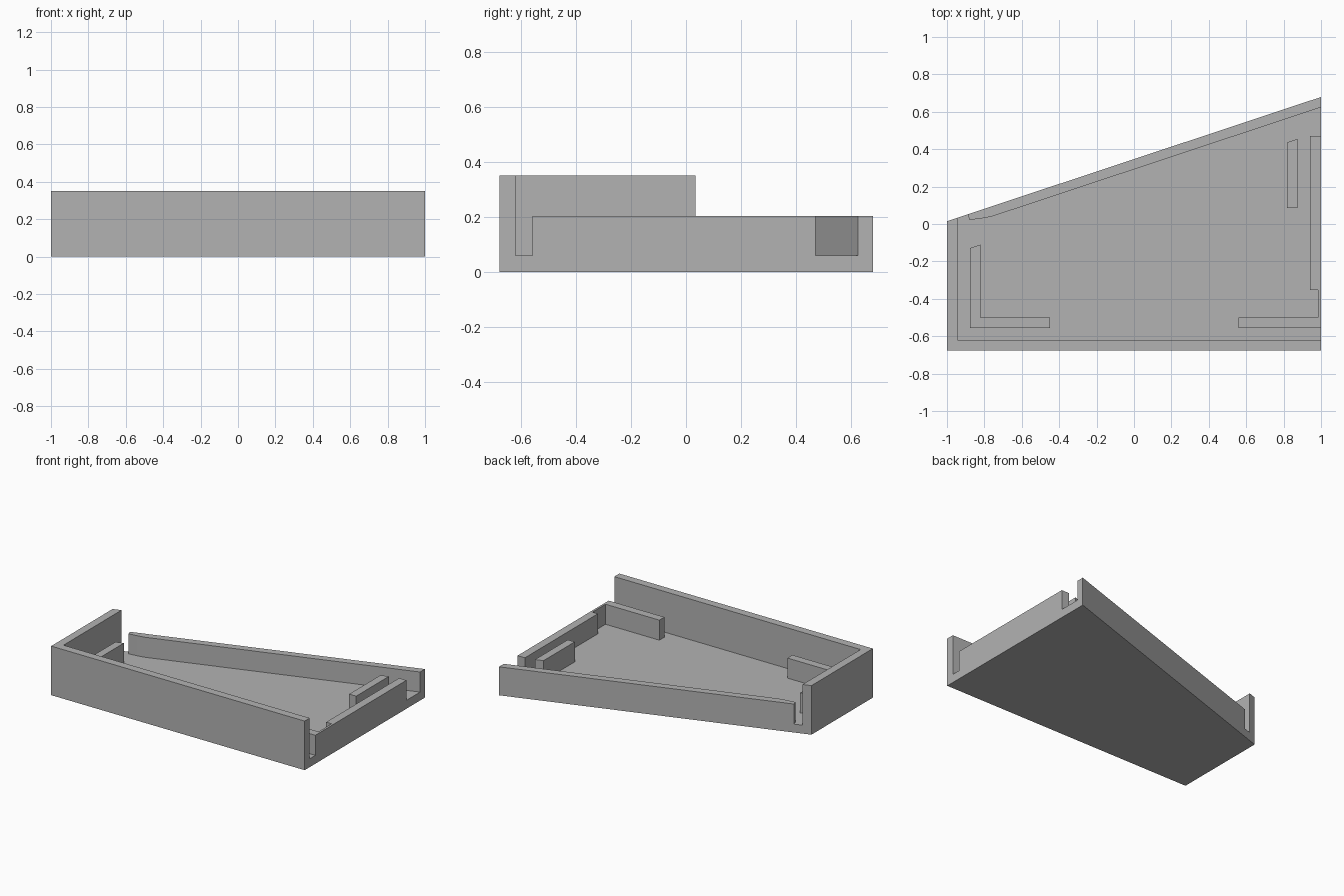
import bpy
import bmesh

cube = bpy.data.objects.get("Cube")
if cube:
    bpy.data.objects.remove(cube, do_unlink=True)

# Single plain grey
grey = bpy.data.materials.new("plain grey")
grey.use_nodes = True
COLOUR = (0.45, 0.45, 0.45, 1)
grey.diffuse_color = COLOUR
bsdf = next(n for n in grey.node_tree.nodes if n.type == "BSDF_PRINCIPLED")
bsdf.inputs["Base Color"].default_value = COLOUR

FLOOR, LOW, HIGH = 0.06, 0.203, 0.35
FRONT = -0.677


def slant(x, offset=0.0):
    """Point on a line parallel to the slanted back edge."""
    return (x, 0.347 + 0.332 * x - offset)


def prism(name, outline, bottom, top):
    """Extrude a counter-clockwise plan outline between two heights."""
    bm = bmesh.new()
    face = bm.faces.new([bm.verts.new((x, y, bottom)) for x, y in outline])
    ext = bmesh.ops.extrude_face_region(bm, geom=[face])
    verts = [g for g in ext["geom"] if isinstance(g, bmesh.types.BMVert)]
    bmesh.ops.translate(bm, verts=verts, vec=(0, 0, top - bottom))
    bmesh.ops.recalc_face_normals(bm, faces=bm.faces)
    mesh = bpy.data.meshes.new(name)
    bm.to_mesh(mesh)
    bm.free()
    mesh.materials.append(grey)
    obj = bpy.data.objects.new(name, mesh)
    bpy.context.collection.objects.link(obj)
    return obj


# Floor slab with a slanted back edge
prism("floor", [(-1, FRONT), (1, FRONT), slant(1), slant(-1)], 0, FLOOR)

# Tall wall along the front and the narrow side
prism("tall_wall", [(-1, FRONT), (1, FRONT), (1, -0.62), (-0.943, -0.62),
                    slant(-0.943), slant(-1)], FLOOR, HIGH)

# Low slanted back wall with a tapered free end
prism("back_wall", [slant(1), slant(-0.888), (-0.88, 0.022), (-0.82, 0.029),
                    (-0.76, 0.04), slant(1, 0.055)], FLOOR, LOW)

# Low wall on the wide side, thinned at the front and turning into a rib
prism("side_wall", [(1, -0.557), (1, 0.47), (0.942, 0.47), (0.942, -0.352),
                    (0.985, -0.352), (0.985, -0.5), (0.56, -0.5),
                    (0.56, -0.557)], FLOOR, LOW)

# Inner ribs, their back ends cut parallel to the slanted wall
prism("corner_rib", [(-0.877, -0.557), (-0.45, -0.557), (-0.45, -0.5),
                     (-0.822, -0.5), slant(-0.822, 0.185),
                     slant(-0.877, 0.185)], FLOOR, LOW)
prism("straight_rib", [(0.818, 0.085), (0.873, 0.085), slant(0.873, 0.182),
                       slant(0.818, 0.182)], FLOOR, LOW)
